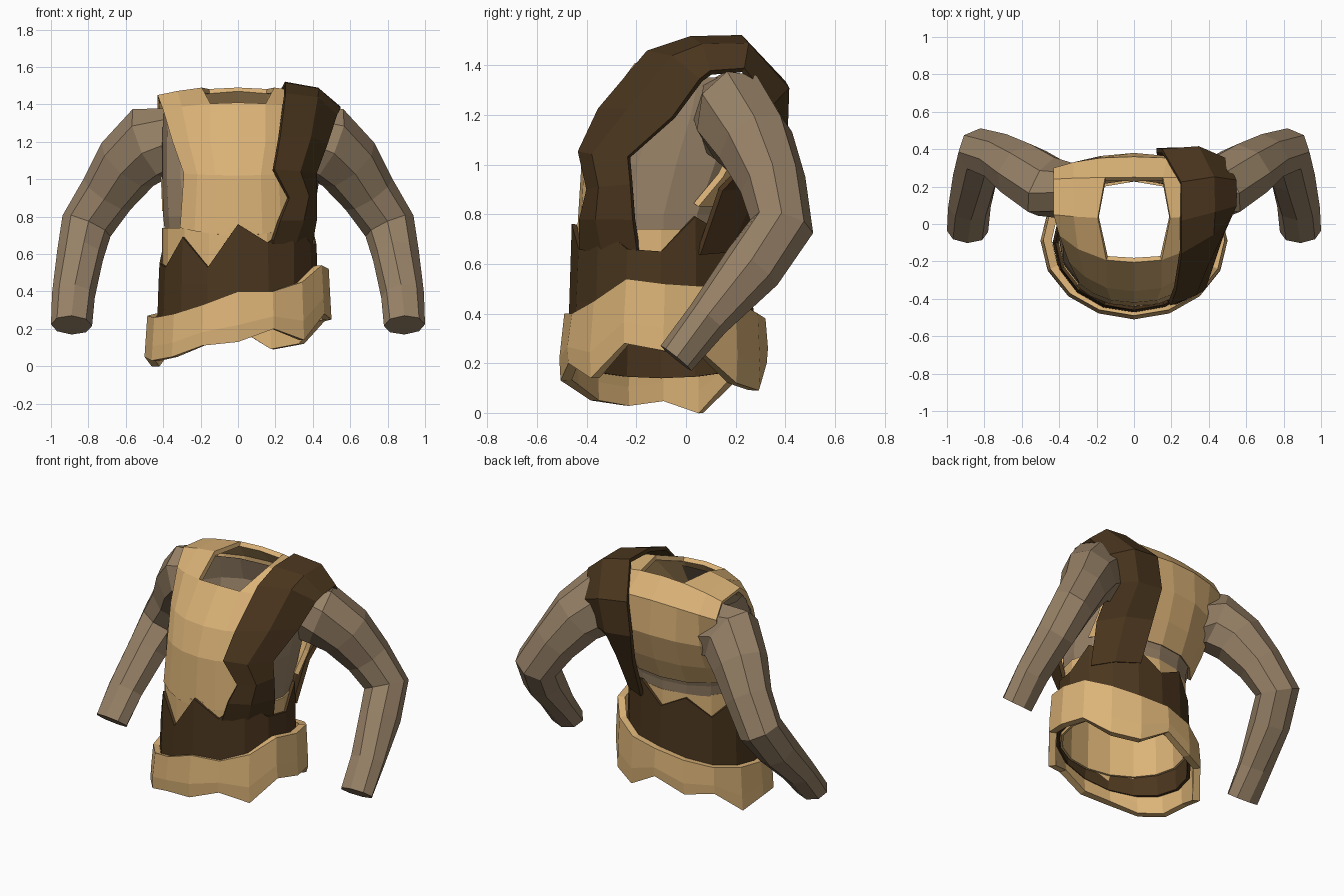
import bpy, bmesh
from math import sin, cos, pi, copysign
from mathutils import Vector

if "Cube" in bpy.data.objects:
    bpy.data.objects.remove(bpy.data.objects["Cube"])

N = 16  # sides of the body rings, counted from the front (-y) towards +x


def material(name, rgb):
    m = bpy.data.materials.new(name)
    m.diffuse_color = (*rgb, 1)
    m.use_nodes = True
    m.node_tree.nodes["Principled BSDF"].inputs["Base Color"].default_value = m.diffuse_color
    return m


TAN = material("tan_cloth", (0.71, 0.45, 0.185))
DARK = material("dark_leather", (0.07, 0.037, 0.013))
GREY = material("grey_brown_cloth", (0.31, 0.22, 0.135))


def loft(name, rows, mat, closed=True, thick=0, offset=-1, skip=None, cap=False):
    """Skin rows of points with flat quads; skip(row, col) leaves holes."""
    bm = bmesh.new()
    vs = [[bm.verts.new(p) for p in r] for r in rows]
    n = len(rows[0])
    for r in range(len(rows) - 1):
        for k in range(n if closed else n - 1):
            if skip and skip(r, k):
                continue
            j = (k + 1) % n
            bm.faces.new((vs[r][k], vs[r][j], vs[r + 1][j], vs[r + 1][k]))
    if cap:
        bm.faces.new(vs[-1])
    loose = [v for v in bm.verts if not v.link_faces]
    bmesh.ops.delete(bm, geom=loose, context='VERTS')
    me = bpy.data.meshes.new(name)
    bm.to_mesh(me)
    bm.free()
    me.materials.append(mat)
    ob = bpy.data.objects.new(name, me)
    bpy.context.collection.objects.link(ob)
    if thick:
        s = ob.modifiers.new("thickness", 'SOLIDIFY')
        s.thickness = thick
        s.offset = offset
    return ob


def power(v, p):
    return copysign(abs(v) ** p, v) if abs(v) > 1e-6 else 0


def ring(w, d, cy, z, p=1):
    """Body ring, squarer for p < 1; z is a number or one height per side."""
    zs = z if isinstance(z, list) else [z] * N
    return [(w * power(sin(2 * pi * k / N), p), cy - d * power(cos(2 * pi * k / N), p), zs[k])
            for k in range(N)]


# Undershirt seen at the armholes and in a strip across the back
loft("undershirt", [ring(.38, .32, -.09, .62), ring(.40, .335, -.09, .80, .95),
                    ring(.405, .335, -.04, 1.0, .8), ring(.405, .325, .02, 1.2, .8),
                    ring(.40, .25, .05, 1.35, .8)], GREY)

# Sleeves: bent tapering tubes (x, y, z, side radius, front radius)
path = [(.33, .17, 1.19, .19, .15), (.47, .20, 1.19, .21, .17),
        (.59, .28, 1.08, .18, .16), (.70, .35, .92, .15, .135),
        (.81, .385, .75, .14, .13), (.845, .27, .59, .125, .125),
        (.88, .09, .38, .115, .09), (.89, -.04, .22, .11, .08)]
rows = []
for i, (x, y, z, ru, rv) in enumerate(path):
    a, b = path[max(i - 1, 0)], path[min(i + 1, len(path) - 1)]
    t = (Vector(b[:3]) - Vector(a[:3])).normalized()
    ref = Vector((1, 0, 1 - i / (len(path) - 1)))
    if i == 0:
        t, ref = Vector((.94, .34, 0)), Vector((0, 0, 1))
    u = (ref - t * ref.dot(t)).normalized()
    v = t.cross(u)
    rows.append([Vector((x, y, z)) + u * ru * cos(k * pi / 4) + v * rv * sin(k * pi / 4)
                 for k in range(8)])
sleeves = loft("sleeves", rows, GREY, cap=True)
sleeves.modifiers.new("both_sides", 'MIRROR')

# Tunic panel from the front waist over the shoulders to the back waist
# (centre y, z, then edge x, y, z, then where the neck edge falls)
panel = [(-.44, .70, .31, -.33, .74, .42), (-.42, 1.02, .29, -.32, 1.03, .42),
         (-.36, 1.20, .35, -.20, 1.20, .42), (-.205, 1.41, .40, -.06, 1.37, .37),
         (.03, 1.50, .43, .05, 1.45, .45), (.25, 1.49, .43, .24, 1.43, .36),
         (.36, 1.37, .43, .30, 1.33, .42), (.38, 1.15, .42, .24, 1.12, .42),
         (.325, .97, .41, .15, .95, .42), (.265, .83, .405, .05, .83, .42)]
rows = [[(t * w, y + (ey - y) * abs(t) ** 2.5, z + (ez - z) * t * t)
         for t in (-1, -.75, -c, 0, c, .75, 1)]
        for y, z, w, ey, ez, c in panel]
loft("tunic_panel", rows, TAN, closed=False, thick=.03,
     skip=lambda r, k: r in (3, 4) and k in (2, 3))

# Tunic skirt below the armholes
loft("tunic_skirt", [ring(.41, .35, -.10, .28), ring(.405, .345, -.10, .50),
                     ring(.405, .342, -.10, .74)], TAN, thick=.015)

# Dark waist wrap with a zigzag top
zig = [.76, .66, .76, .66, .65, .79, .72, .76,
       .64, .72, .60, .70, .55, .53, .69, .53]
low = [.22 + .08 * sin(2 * pi * k / N) for k in range(N)]
loft("waist_wrap", [ring(.435, .38, -.10, low), ring(.425, .37, -.10, .44),
                    ring(.42, .36, -.10, zig)], DARK, thick=.02)

# Dark strap over one shoulder: inner edge and outer edge points
strap = [((.18, -.42, .66), (.385, -.19, .64)), ((.22, -.42, .78), (.41, -.21, .78)),
         ((.27, -.39, .90), (.41, -.22, .92)), ((.19, -.425, 1.05), (.41, -.23, 1.03)),
         ((.22, -.345, 1.22), (.47, -.05, 1.19)), ((.25, -.15, 1.45), (.52, .06, 1.34)),
         ((.25, .02, 1.505), (.54, .10, 1.37)), ((.25, .22, 1.51), (.54, .23, 1.38)),
         ((.15, .39, 1.33), (.49, .34, 1.24)), ((.12, .395, 1.12), (.44, .31, 1.08)),
         ((.14, .34, .92), (.41, .14, .90)), ((.15, .24, .66), (.38, .05, .64))]
rows = []
for i, (a, b) in enumerate(strap):
    a, b = Vector(a), Vector(b)
    m = (a + b) / 2
    out = (m - Vector((.1, 0, min(m.z, 1.1)))).normalized()
    rows.append([a, m + out * (.03 if i in (0, 11) else .05), b])
loft("shoulder_strap", rows, DARK, closed=False, thick=.025, offset=0)

# Loose slanted hem band, thick and ragged
top = [.40, .40, .45, .54, .52, .51, .45, .40,
       .38, .34, .30, .28, .27, .26, .28, .33]
bot = [.13, .20, .14, .28, .25, .24, .12, .09,
       .20, .12, .13, 0, .05, .03, .05, .11]
mid = [(2 * a + b) / 3 for a, b in zip(bot, top)]
loft("hem_band", [ring(.50, .415, -.09, bot), ring(.495, .42, -.09, mid),
                  ring(.485, .405, -.085, top)], TAN, thick=.045)
